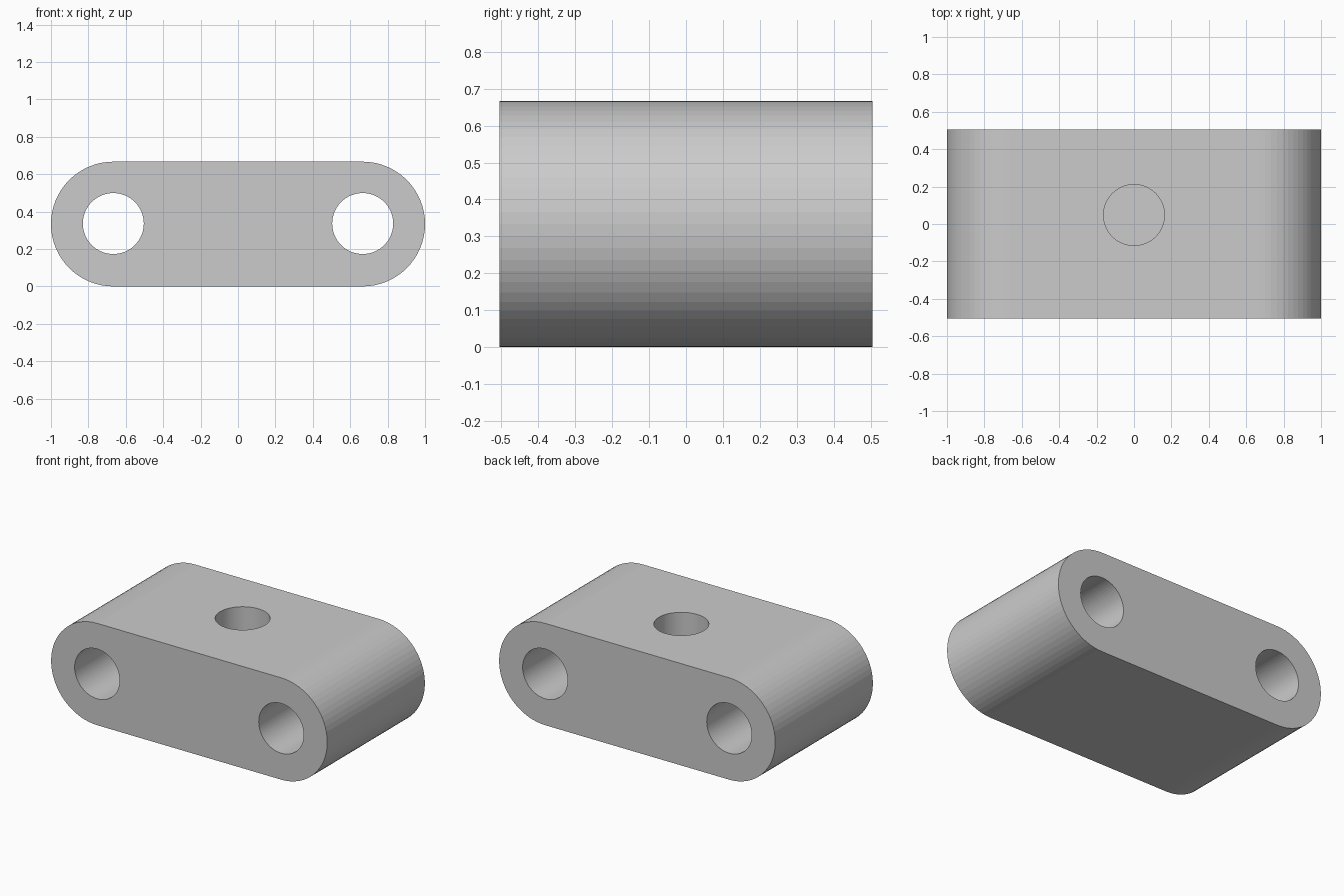
import bpy, bmesh, math

if "Cube" in bpy.data.objects:
    bpy.data.objects.remove(bpy.data.objects["Cube"])

R = 0.3333          # end radius (half the height)
CX = 1.0 - R        # centre of each rounded end
HALF_Y = 0.505      # half the depth
HOLE_R = 0.163
STEPS = 32          # segments per half circle


def rounded_block(name):
    # Slot-shaped profile in the XZ plane, extruded along y
    pts = []
    for side, start in ((1, -math.pi / 2), (-1, math.pi / 2)):
        for i in range(STEPS + 1):
            a = start + math.pi * i / STEPS
            pts.append((side * CX + R * math.cos(a), -HALF_Y, R + R * math.sin(a)))
    bm = bmesh.new()
    face = bm.faces.new([bm.verts.new(p) for p in pts])
    ext = bmesh.ops.extrude_face_region(bm, geom=[face])
    moved = [g for g in ext["geom"] if isinstance(g, bmesh.types.BMVert)]
    bmesh.ops.translate(bm, verts=moved, vec=(0, 2 * HALF_Y, 0))
    bmesh.ops.recalc_face_normals(bm, faces=bm.faces)
    mesh = bpy.data.meshes.new(name)
    bm.to_mesh(mesh)
    bm.free()
    obj = bpy.data.objects.new(name, mesh)
    bpy.context.collection.objects.link(obj)
    return obj


def drill(target, name, location, depth, rotation=(0, 0, 0)):
    # Cut a round hole, then discard the cutter
    bpy.ops.mesh.primitive_cylinder_add(vertices=64, radius=HOLE_R, depth=depth,
                                        location=location, rotation=rotation)
    cutter = bpy.context.object
    cutter.name = name
    cutter.hide_render = True
    mod = target.modifiers.new(name, 'BOOLEAN')
    mod.operation = 'DIFFERENCE'
    mod.solver = 'EXACT'
    mod.object = cutter
    bpy.context.view_layer.objects.active = target
    bpy.ops.object.modifier_apply(modifier=name)
    bpy.data.objects.remove(cutter, do_unlink=True)


block = rounded_block("mounting_block")

# Two through holes, front to back
for label, side in (("left", -1), ("right", 1)):
    drill(block, label + "_through_hole", (side * CX, 0, 0.336), 1.5, (math.pi / 2, 0, 0))

# Blind hole from the top, set slightly behind centre
floor_z, top_z = 0.22, 0.9
drill(block, "top_blind_hole", (0, 0.048, (floor_z + top_z) / 2), top_z - floor_z)
